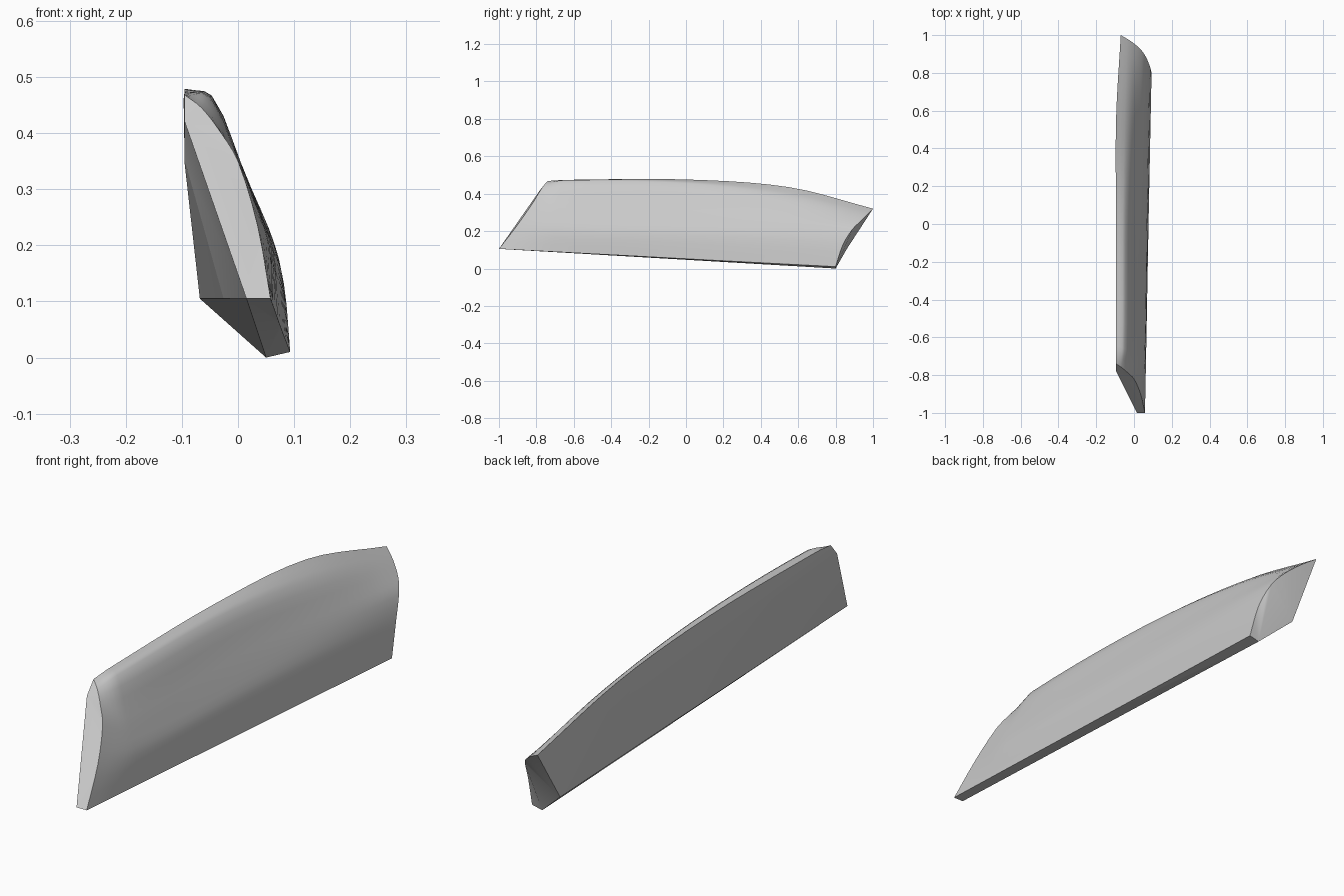
import bpy
import bmesh
import math
from mathutils import Vector

default_cube = bpy.data.objects.get("Cube")
if default_cube:
    bpy.data.objects.remove(default_cube, do_unlink=True)


def make_material(name, colour):
    material = bpy.data.materials.new(name)
    material.use_nodes = True
    material.diffuse_color = colour
    material.node_tree.nodes["Principled BSDF"].inputs["Base Color"].default_value = colour
    return material


def smooth_path(points, steps):
    """Pass a smooth path through the points, steps samples per span."""
    points = [Vector(point) for point in points]
    result = []
    for i in range(len(points) - 1):
        start, end = points[i], points[i + 1]
        before = points[i - 1] if i > 0 else start
        after = points[i + 2] if i + 2 < len(points) else end
        span = (end - start).length
        lead_in = (end - before).normalized() * span
        lead_out = (after - start).normalized() * span
        for step in range(steps):
            t = step / steps
            t2, t3 = t * t, t * t * t
            result.append(start * (2 * t3 - 3 * t2 + 1) + lead_in * (t3 - 2 * t2 + t)
                          + end * (3 * t2 - 2 * t3) + lead_out * (t3 - t2))
    result.append(points[-1])
    return result


# Cross-sections of the curved outer skin, each from bottom edge to top edge
front_section = [(.058, -1, .105), (.035, -.9, .235), (0, -.82, .35),
                 (-.03, -.79, .4), (-.065, -.76, .445), (-.095, -.74, .468)]
shoulder_section = [(.064, -.7, .089), (.056, -.7, .2), (.03, -.69, .28),
                    (0, -.68, .355), (-.05, -.66, .465), (-.095, -.64, .474)]
middle_section = [(.077, 0, .052), (.068, 0, .18), (.045, 0, .25),
                  (.005, 0, .345), (-.045, 0, .455), (-.095, 0, .476)]
taper_section = [(.088, .55, .023), (.077, .55, .155), (.055, .55, .23),
                 (.02, .55, .3), (-.03, .55, .385), (-.095, .55, .435)]
rear_section = [(.093, .8, .01), (.082, .84, .13), (.06, .89, .21),
                (.03, .93, .25), (-.02, .97, .29), (-.07, 1, .32)]
sections = [smooth_path(section, 3) for section in
            (front_section, shoulder_section, middle_section, taper_section, rear_section)]
rails = [smooth_path(rail, 5) for rail in zip(*sections)]

bm = bmesh.new()
grid = [[bm.verts.new(point) for point in rail] for rail in rails]

# Outer skin
for lower, upper in zip(grid, grid[1:]):
    for i in range(len(lower) - 1):
        bm.faces.new((lower[i], lower[i + 1], upper[i + 1], upper[i]))

# Corners of the inner side
front_foot = bm.verts.new((.015, -1, .105))
front_shoulder = bm.verts.new((-.095, -.78, .42))
inner_knee = bm.verts.new((-.095, .55, .345))
rear_knee = bm.verts.new((-.068, .86, .105))
rear_foot = bm.verts.new((.05, .8, 0))
bottom_rail, top_rail = grid[0], grid[-1]
front_edge = [rail[0] for rail in grid]
rear_edge = [rail[-1] for rail in grid]
rear_tip = rear_edge[-1]

# Slanted front end, slanted rear end and bottom strip
bm.faces.new([front_foot] + front_edge + [front_shoulder])
bm.faces.new([rear_foot, rear_knee] + rear_edge[::-1])
bm.faces.new([front_foot, rear_foot] + bottom_rail[::-1])

# Flat inner side
bm.faces.new([front_shoulder] + top_rail + [inner_knee])
bm.faces.new((front_foot, front_shoulder, inner_knee))
bm.faces.new((front_foot, inner_knee, rear_knee))
bm.faces.new((inner_knee, rear_tip, rear_knee))
bm.faces.new((front_foot, rear_knee, rear_foot))
bmesh.ops.triangulate(bm, faces=[face for face in bm.faces if len(face.verts) > 4])
bmesh.ops.recalc_face_normals(bm, faces=bm.faces)

mesh = bpy.data.meshes.new("curved_panel")
bm.to_mesh(mesh)
bm.free()
panel = bpy.data.objects.new("curved_panel", mesh)
bpy.context.collection.objects.link(panel)
mesh.materials.append(make_material("light_grey", (.6, .6, .6, 1)))

# Smooth skin with crisp borders
bpy.ops.object.select_all(action="DESELECT")
panel.select_set(True)
bpy.context.view_layer.objects.active = panel
bpy.ops.object.shade_smooth_by_angle(angle=math.radians(30))
